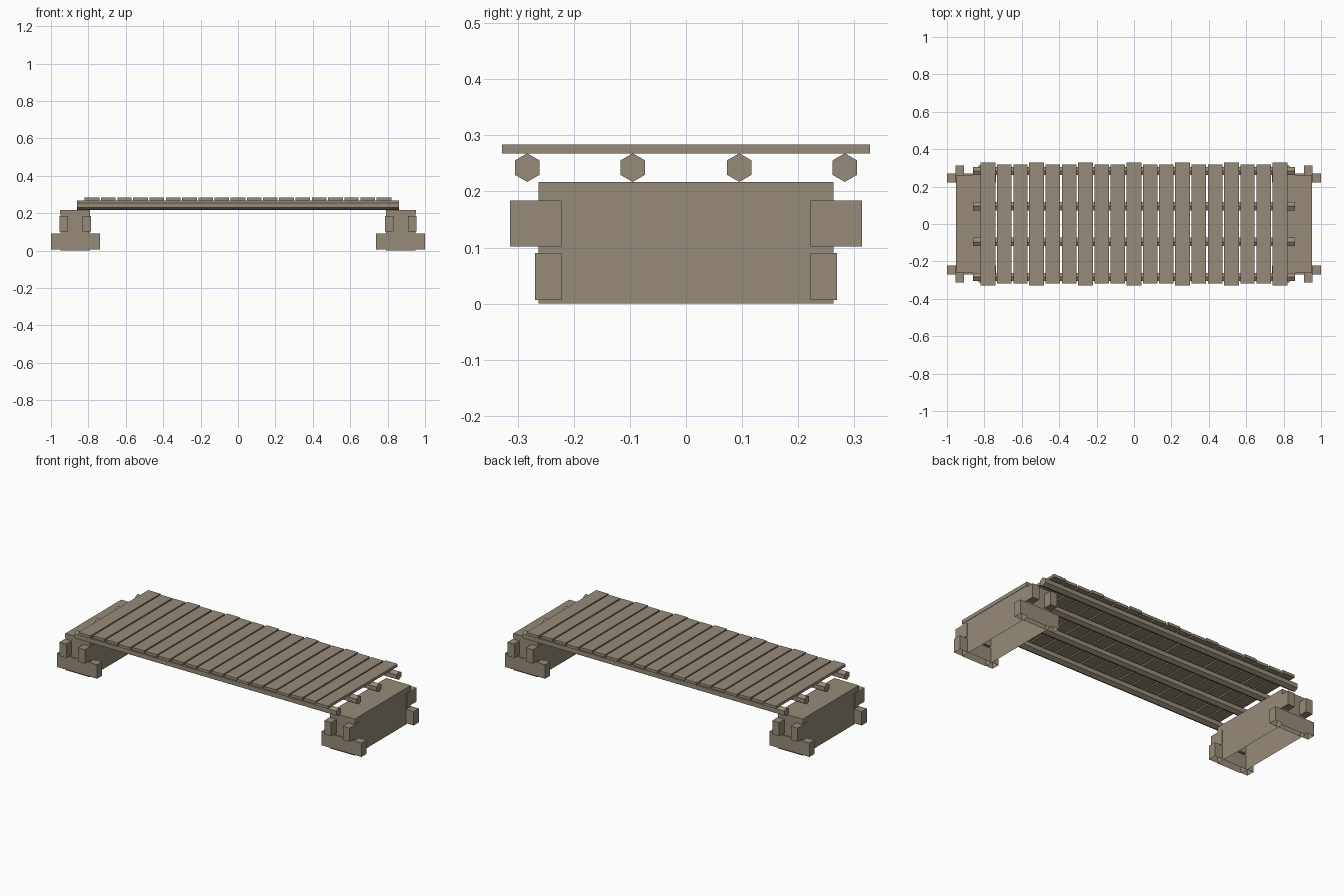
import bpy, bmesh, math
from mathutils import Matrix

cube = bpy.data.objects.get("Cube")
if cube:
    bpy.data.objects.remove(cube, do_unlink=True)

wood = bpy.data.materials.new("weathered_wood")
wood.use_nodes = True
colour = (0.31, 0.26, 0.19, 1)
wood.diffuse_color = colour
wood.node_tree.nodes["Principled BSDF"].inputs["Base Color"].default_value = colour


def finish(name, bm):
    mesh = bpy.data.meshes.new(name)
    bm.to_mesh(mesh)
    bm.free()
    mesh.materials.append(wood)
    obj = bpy.data.objects.new(name, mesh)
    bpy.context.collection.objects.link(obj)
    return obj


def box(name, x, y, z, open_bottom=False):
    """Box between (min, max) pairs, optionally without its underside."""
    bm = bmesh.new()
    bmesh.ops.create_cube(bm, size=1)
    for v in bm.verts:
        for i, (lo, hi) in enumerate((x, y, z)):
            v.co[i] = lo if v.co[i] < 0 else hi
    bm.normal_update()
    if open_bottom:
        under = [f for f in bm.faces if f.normal.z < -0.5]
        bmesh.ops.delete(bm, geom=under, context='FACES_ONLY')
    return finish(name, bm)


def span(a, b, sign):
    return tuple(sorted((a * sign, b * sign)))


# Hollow end supports with crossed log ends at their corners
for sx, side in ((1, "left"), (-1, "right")):
    box(f"{side}_support", span(0.79, 0.95, sx), (-0.263, 0.263), (0, 0.195), True)
    box(f"{side}_support_cap", span(0.79, 0.952, sx), (-0.263, 0.263), (0.195, 0.217))
    for sy, end in ((1, "back"), (-1, "front")):
        box(f"{side}_{end}_lower_log", span(0.738, 1.0, sx),
            span(0.222, 0.269, sy), (0.007, 0.09), True)
        for x0, x1, place in ((0.787, 0.832, "inner"), (0.909, 0.954, "outer")):
            box(f"{side}_{end}_{place}_upper_log", span(x0, x1, sx),
                span(0.222, 0.314, sy), (0.102, 0.184))

# Hexagonal beams under the deck
for i, y in enumerate((-0.283, -0.095, 0.095, 0.283)):
    bm = bmesh.new()
    turn = Matrix.Translation((0, y, 0.2425)) @ Matrix.Rotation(math.pi / 2, 4, 'Y')
    bmesh.ops.create_cone(bm, cap_ends=True, segments=6, radius1=0.0255,
                          radius2=0.0255, depth=1.72)
    # keep a corner of the hexagon at the top
    corner = max(bm.verts, key=lambda v: v.co.x)
    angle = math.atan2(corner.co.y, corner.co.x)
    bmesh.ops.transform(bm, matrix=turn @ Matrix.Rotation(-angle, 4, 'Z'), verts=bm.verts)
    finish(f"deck_beam_{i + 1}", bm)

# Deck planks, every third one longer
for i in range(19):
    x = (i - 9) * 0.0867
    long_plank = i % 3 == 0
    half = 0.04 if long_plank else 0.0385
    reach = 0.328 if long_plank else 0.319
    box(f"deck_plank_{i + 1}", (x - half, x + half), (-reach, reach), (0.268, 0.284))
